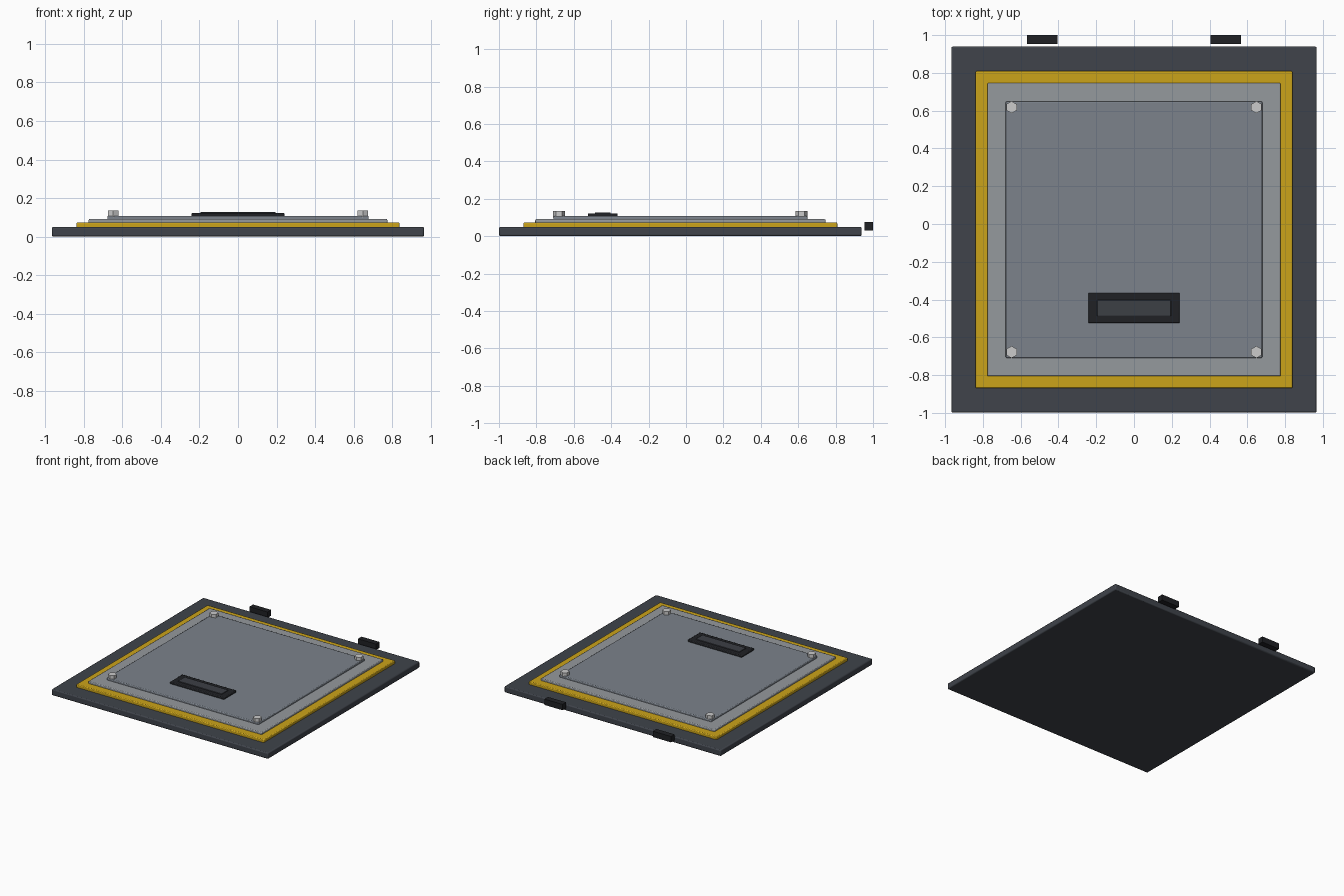
import bpy

if "Cube" in bpy.data.objects:
    bpy.data.objects.remove(bpy.data.objects["Cube"])

CY = -0.03  # centre of the hatch along y


def material(name, rgb):
    m = bpy.data.materials.new(name)
    m.diffuse_color = (*rgb, 1)
    m.use_nodes = True
    m.node_tree.nodes["Principled BSDF"].inputs["Base Color"].default_value = m.diffuse_color
    return m


DARK = material("dark_steel", (0.05, 0.057, 0.07))
YELLOW = material("yellow_paint", (0.60, 0.37, 0.01))
LIGHT = material("light_steel", (0.30, 0.32, 0.34))
PANEL = material("panel_steel", (0.20, 0.225, 0.26))
BLACK = material("black_rubber", (0.014, 0.015, 0.018))
INSET = material("grip_grey", (0.045, 0.05, 0.06))
BOLT = material("bolt_metal", (0.6, 0.6, 0.6))


def finish(obj, name, mat, bevel):
    obj.name = name
    obj.data.materials.append(mat)
    if bevel:
        mod = obj.modifiers.new("edge_bevel", 'BEVEL')
        mod.width = bevel
        mod.segments = 2
        bpy.ops.object.shade_smooth_by_angle()


def slab(name, x, y, half_x, half_y, z0, z1, mat, bevel=0.006):
    bpy.ops.mesh.primitive_cube_add(size=1, location=(x, y, (z0 + z1) / 2))
    obj = bpy.context.object
    obj.scale = (2 * half_x, 2 * half_y, z1 - z0)
    bpy.ops.object.transform_apply(location=False, rotation=False, scale=True)
    finish(obj, name, mat, bevel)


# Stacked square layers of the hatch
slab("base_plate", 0, CY, 0.967, 0.969, 0.0, 0.05, DARK, 0.008)
slab("yellow_border", 0, CY, 0.839, 0.839, 0.04, 0.074, YELLOW)
slab("door_frame", 0, CY, 0.776, 0.776, 0.06, 0.091, LIGHT)
slab("door_panel", 0, CY, 0.679, 0.679, 0.075, 0.107, PANEL)

# Handle with raised grip
slab("handle_plate", 0, -0.445, 0.242, 0.08, 0.10, 0.122, BLACK)
slab("handle_grip", 0, -0.445, 0.195, 0.042, 0.11, 0.127, INSET, 0.002)

# Hex bolts at the panel corners
for sx in (-1, 1):
    for sy in (-1, 1):
        bpy.ops.mesh.primitive_cylinder_add(
            vertices=6, radius=0.032, depth=0.034,
            location=(sx * 0.648, CY + sy * 0.648, 0.117))
        finish(bpy.context.object, "corner_bolt", BOLT, 0)

# Hinge blocks along the back edge
for sx in (-1, 1):
    slab("hinge_block", sx * 0.485, 0.977, 0.081, 0.023, 0.03, 0.077, BLACK, 0)
